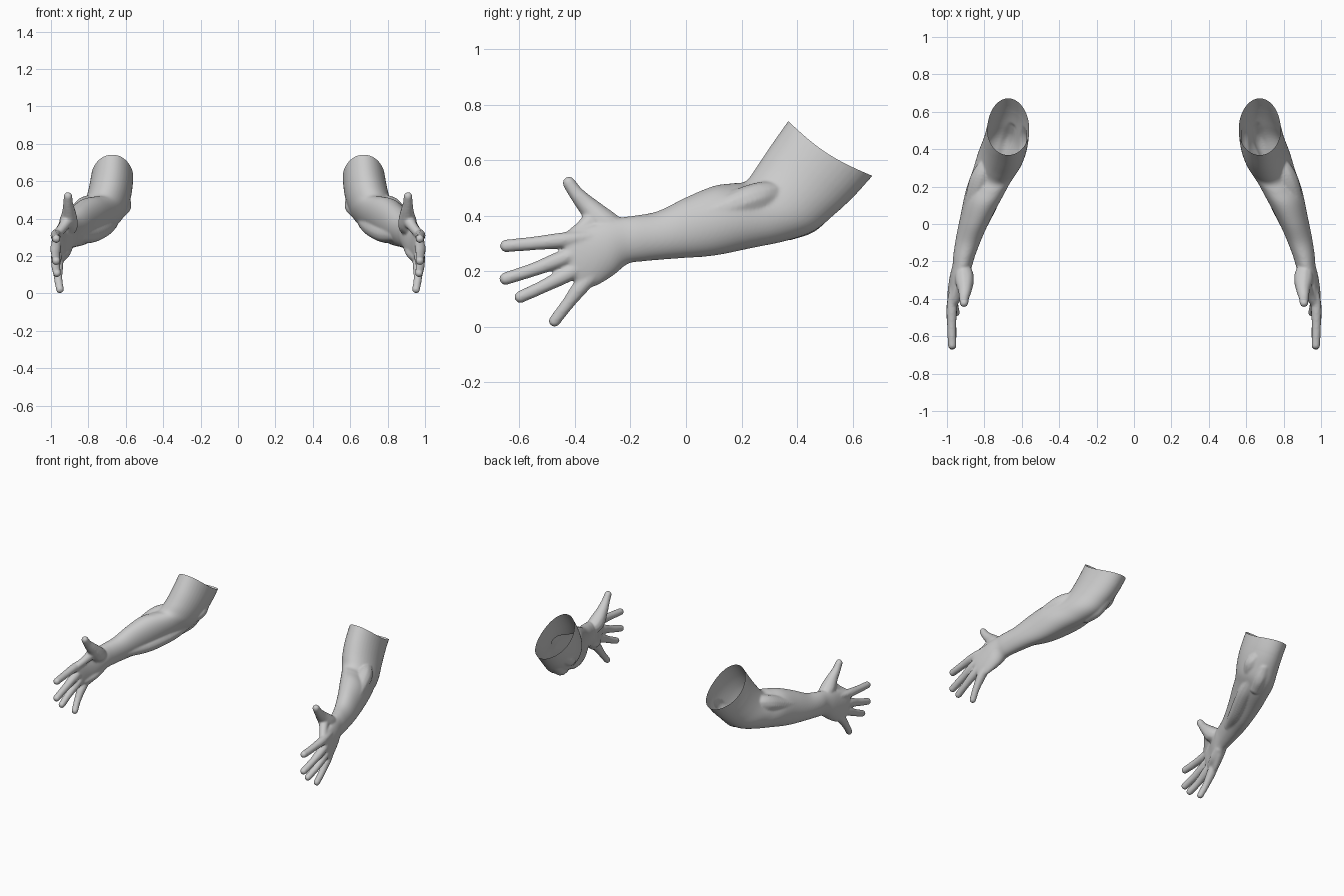
import bpy, bmesh, math
from mathutils import Vector, Matrix

cube = bpy.data.objects.get("Cube")
if cube:
    bpy.data.objects.remove(cube, do_unlink=True)

skin = bpy.data.materials.new("plain_grey")
skin.use_nodes = True
GREY = (0.6, 0.6, 0.6, 1)
skin.diffuse_color = GREY
skin.node_tree.nodes["Principled BSDF"].inputs["Base Color"].default_value = GREY


def spline(rows, steps):
    """Catmull-Rom interpolation of equal-length rows of numbers."""
    rows = [Vector(r) for r in rows]
    pts = [rows[0] * 2 - rows[1]] + rows + [rows[-1] * 2 - rows[-2]]
    out = []
    for a, b, c, d in zip(pts, pts[1:], pts[2:], pts[3:]):
        for i in range(steps):
            t = i / steps
            out.append(b + (c - a) * (t / 2) + (a * 2 - b * 5 + c * 4 - d) * (t * t / 2)
                       + (b * 3 - a - c * 3 + d) * (t ** 3 / 2))
    return out + [rows[-1]]


def loft(bm, rows, sides=40):
    """Skin over oval rings: top y, top z, bottom y, bottom z, centre x, half width."""
    rings = []
    for ty, tz, by, bz, x, w in spline(rows, 5):
        ring = []
        for k in range(sides):
            a = math.tau * k / sides
            c = (1 + math.cos(a)) / 2
            ring.append(bm.verts.new((x + w * math.sin(a), by + (ty - by) * c, bz + (tz - bz) * c)))
        rings.append(ring)
    for r, s in zip(rings, rings[1:]):
        for k in range(sides):
            n = (k + 1) % sides
            bm.faces.new((r[k], r[n], s[n], s[k]))
    bm.faces.new(rings[0])
    bm.faces.new(rings[-1])


def swell(bm, rows):
    """Overlapping balls along a path (x, y, z, radius), fused later."""
    for x, y, z, r in spline(rows, 9):
        bmesh.ops.create_icosphere(bm, subdivisions=2, radius=r,
                                   matrix=Matrix.Translation((x, y, z)))


bm = bmesh.new()

# Upper arm, elbow, forearm, wrist and palm
loft(bm, [
    (.42, .82, .76, .63, .67, .106),
    (.37, .745, .675, .547, .672, .112),
    (.30, .645, .60, .465, .682, .116),
    (.25, .57, .535, .405, .70, .117),
    (.215, .525, .46, .345, .725, .116),
    (.17, .518, .36, .31, .757, .108),
    (.10, .508, .24, .285, .798, .102),
    (0, .467, .10, .257, .842, .084),
    (-.10, .418, -.03, .247, .88, .070),
    (-.18, .402, -.15, .237, .907, .059),
    (-.225, .396, -.21, .227, .917, .053),
    (-.29, .383, -.26, .187, .935, .049),
    (-.36, .36, -.32, .15, .955, .039),
    (-.42, .348, -.37, .14, .967, .031),
    (-.45, .335, -.40, .16, .972, .021),
])

# Outer forearm muscle, inner forearm muscle, elbow bone, inner elbow knob
swell(bm, [(.76, .36, .495, .03), (.815, .25, .462, .058), (.863, .10, .41, .047), (.90, -.05, .36, .03)])
swell(bm, [(.675, .38, .40, .045), (.712, .26, .36, .053), (.78, .10, .32, .05), (.845, -.05, .31, .038)])
swell(bm, [(.67, .50, .435, .045), (.685, .44, .38, .045), (.71, .37, .35, .04)])
swell(bm, [(.625, .49, .50, .05), (.615, .44, .465, .045), (.65, .37, .43, .04)])

# Fingers, each with its tendon over the back of the hand
fingers = [
    [(.953, -.26, .335, .012), (.972, -.42, .315, .029), (.975, -.54, .302, .026), (.972, -.648, .292, .024)],
    [(.956, -.26, .31, .012), (.973, -.43, .252, .030), (.975, -.54, .21, .026), (.972, -.650, .174, .024)],
    [(.956, -.25, .285, .012), (.970, -.40, .205, .030), (.974, -.51, .148, .025), (.968, -.597, .108, .023)],
    [(.950, -.25, .255, .012), (.962, -.36, .165, .030), (.962, -.425, .085, .024), (.952, -.474, .021, .022)],
]
for finger in fingers:
    swell(bm, finger)

# Thumb with the ball of the palm, its web, and the heel of the palm
swell(bm, [(.915, -.23, .34, .04), (.907, -.29, .37, .053), (.904, -.347, .428, .039),
           (.908, -.393, .478, .028), (.909, -.422, .519, .024)])
swell(bm, [(.915, -.34, .385, .034), (.935, -.375, .355, .028), (.96, -.415, .325, .025)])
swell(bm, [(.915, -.24, .245, .032), (.932, -.30, .215, .034), (.952, -.36, .195, .028)])

bmesh.ops.recalc_face_normals(bm, faces=bm.faces)
mesh = bpy.data.meshes.new("arm_parts")
bm.to_mesh(mesh)
bm.free()

# Fuse the parts into one skin
source = bpy.data.objects.new("arm_parts", mesh)
bpy.context.collection.objects.link(source)
fuse = source.modifiers.new("fuse", "REMESH")
fuse.mode = 'VOXEL'
fuse.voxel_size = 0.0055
soften = source.modifiers.new("soften", "SMOOTH")
soften.factor = 0.5
soften.iterations = 12
graph = bpy.context.evaluated_depsgraph_get()
fused = bpy.data.meshes.new_from_object(source.evaluated_get(graph))
bpy.data.objects.remove(source, do_unlink=True)

# Cut the upper arm open, then make both arms by mirroring
rim = Vector((0, .37, .74))
rim_normal = Vector((0, .195, .3)).normalized()
for name, side in (("left_arm", 1), ("right_arm", -1)):
    bm = bmesh.new()
    bm.from_mesh(fused)
    bmesh.ops.bisect_plane(bm, geom=bm.verts[:] + bm.edges[:] + bm.faces[:], dist=1e-5,
                           plane_co=rim, plane_no=rim_normal, clear_outer=True)
    # Let the sides of the rim dip
    for v in bm.verts:
        near = 1 + (v.co - rim).dot(rim_normal) / 0.1
        along = (v.co.y - rim.y) / 0.3
        if near > 0 and 0 < along < 1:
            v.co -= rim_normal * (0.02 * near * math.sin(math.pi * along))
    if side < 0:
        bmesh.ops.scale(bm, vec=(-1, 1, 1), verts=bm.verts)
        bmesh.ops.reverse_faces(bm, faces=bm.faces)
    for f in bm.faces:
        f.smooth = True
        f.material_index = 0
    arm_mesh = bpy.data.meshes.new(name)
    bm.to_mesh(arm_mesh)
    bm.free()
    arm_mesh.materials.append(skin)
    arm = bpy.data.objects.new(name, arm_mesh)
    bpy.context.collection.objects.link(arm)
bpy.data.meshes.remove(fused)
